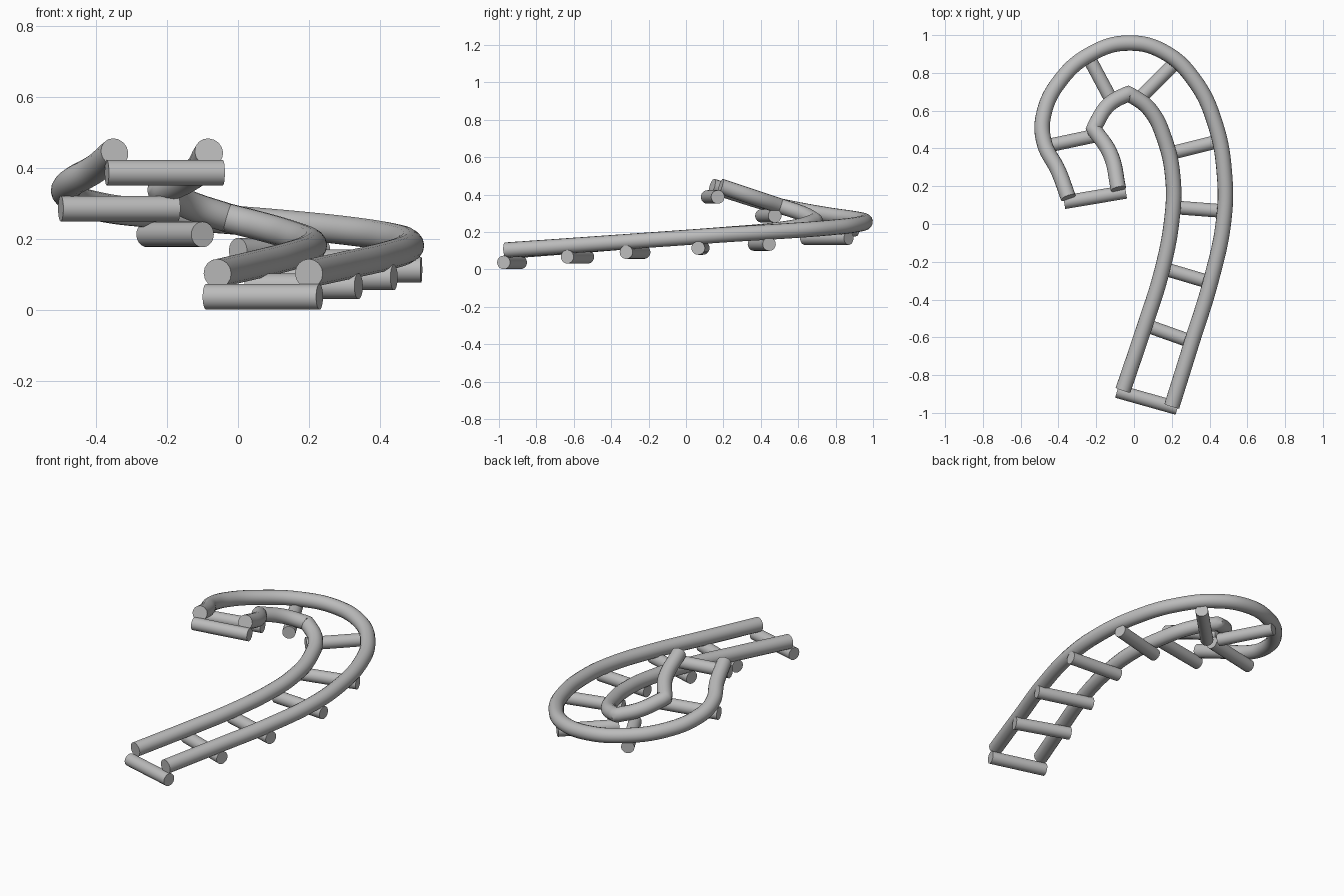
import bpy
import math
from mathutils import Vector

if "Cube" in bpy.data.objects:
    bpy.data.objects.remove(bpy.data.objects["Cube"], do_unlink=True)

grey = bpy.data.materials.new("plain grey")
grey.use_nodes = True
colour = (0.5, 0.5, 0.5, 1)
grey.diffuse_color = colour
grey.node_tree.nodes["Principled BSDF"].inputs["Base Color"].default_value = colour


def finish(obj, name):
    obj.name = name
    obj.data.materials.clear()
    obj.data.materials.append(grey)
    bpy.ops.object.select_all(action="DESELECT")
    obj.select_set(True)
    bpy.context.view_layer.objects.active = obj
    bpy.ops.object.shade_smooth_by_angle(angle=math.radians(40))


def rail(name, points, kinks=()):
    """Round tube along a smooth path, with sharp bends at the kinks."""
    curve = bpy.data.curves.new(name, "CURVE")
    curve.dimensions = "3D"
    curve.bevel_depth = 0.041
    curve.bevel_resolution = 6
    curve.resolution_u = 10
    curve.use_fill_caps = True
    spline = curve.splines.new("BEZIER")
    spline.bezier_points.add(len(points) - 1)
    for i, (bp, co) in enumerate(zip(spline.bezier_points, points)):
        bp.co = co
        bp.handle_left_type = bp.handle_right_type = "VECTOR" if i in kinks else "AUTO"
    obj = bpy.data.objects.new(name, curve)
    bpy.context.collection.objects.link(obj)
    bpy.ops.object.select_all(action="DESELECT")
    obj.select_set(True)
    bpy.context.view_layer.objects.active = obj
    bpy.ops.object.convert(target="MESH")
    finish(bpy.context.object, name)


def crosstie(name, a, b, z):
    """Level round bar between two plan positions."""
    a, b = Vector((*a, z)), Vector((*b, z))
    bpy.ops.mesh.primitive_cylinder_add(vertices=32, radius=0.036, depth=(b - a).length,
                                        location=(a + b) / 2)
    obj = bpy.context.object
    obj.rotation_euler = (b - a).to_track_quat("Z", "Y").to_euler()
    finish(obj, name)


# Rails climbing round the bend
rail("outer_rail", [
    (0.20, -0.965, 0.103), (0.305, -0.63, 0.126), (0.41, -0.29, 0.15), (0.475, 0.02, 0.172),
    (0.48, 0.25, 0.188), (0.43, 0.53, 0.205), (0.32, 0.76, 0.222), (0.16, 0.91, 0.239),
    (-0.03, 0.958, 0.255), (-0.22, 0.905, 0.27), (-0.39, 0.76, 0.291), (-0.48, 0.57, 0.325),
    (-0.475, 0.43, 0.355), (-0.40, 0.28, 0.40), (-0.348, 0.14, 0.445)])
rail("inner_rail", [
    (-0.058, -0.88, 0.103), (0.05, -0.56, 0.128), (0.145, -0.26, 0.152), (0.20, 0.02, 0.172),
    (0.207, 0.23, 0.188), (0.165, 0.44, 0.206), (0.08, 0.61, 0.232), (-0.03, 0.692, 0.26),
    (-0.135, 0.63, 0.295), (-0.215, 0.505, 0.338), (-0.125, 0.37, 0.383), (-0.082, 0.185, 0.445)],
    kinks=(7, 9))

# Crossties slung under the rails
ties = [
    ((-0.09, -0.885), (0.23, -0.975), 0.037), ((0.03, -0.525), (0.34, -0.635), 0.067),
    ((0.12, -0.225), (0.44, -0.32), 0.092), ((0.19, 0.09), (0.517, 0.065), 0.114),
    ((0.155, 0.365), (0.475, 0.445), 0.135), ((0, 0.635), (0.235, 0.87), 0.167),
    ((-0.255, 0.91), (-0.1, 0.62), 0.213), ((-0.5, 0.405), (-0.17, 0.475), 0.286),
    ((-0.37, 0.115), (-0.043, 0.17), 0.387)]
for i, tie in enumerate(ties, 1):
    crosstie(f"crosstie_{i}", *tie)
